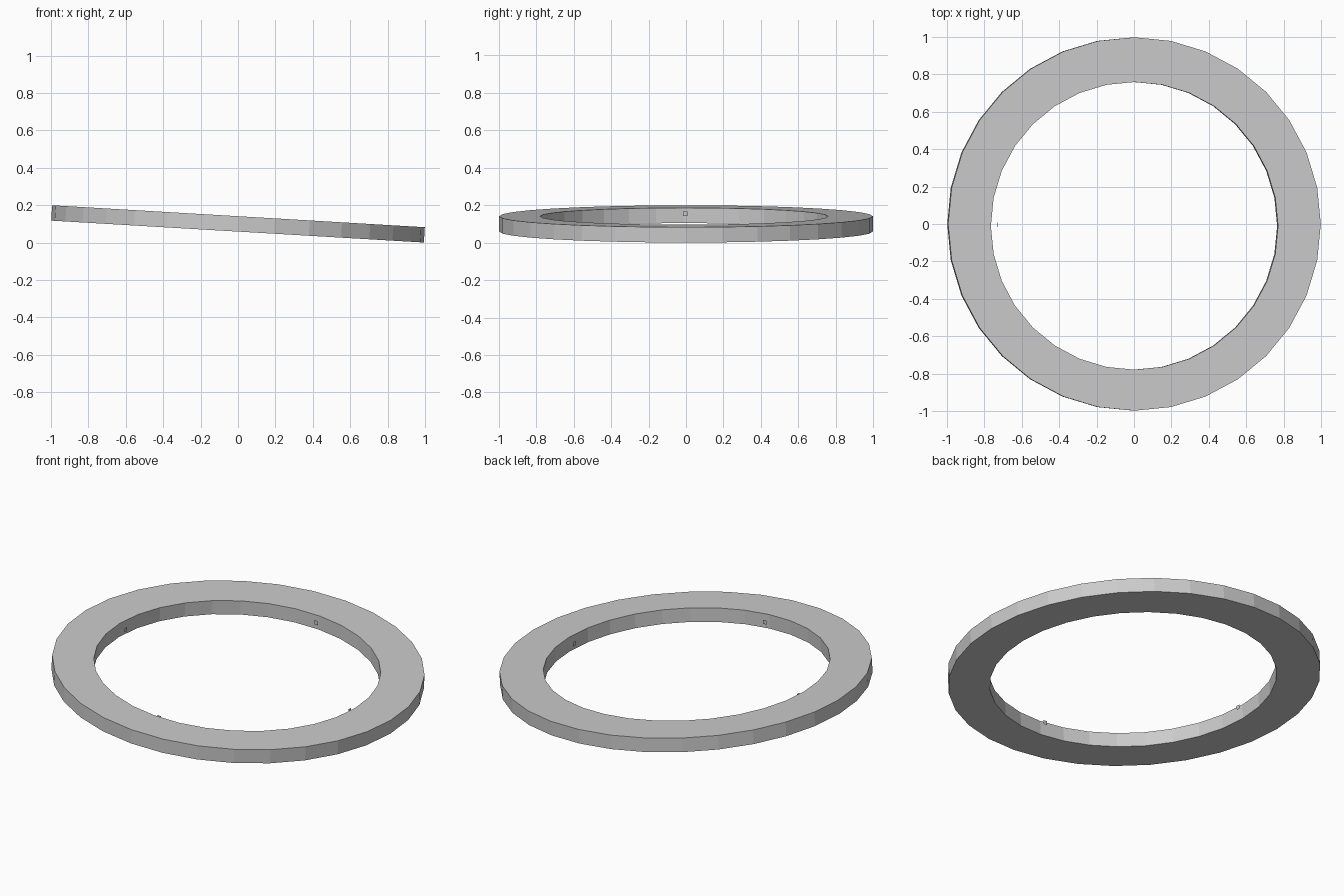
import bpy, bmesh, math
from mathutils import Matrix, Vector

if "Cube" in bpy.data.objects:
    bpy.data.objects.remove(bpy.data.objects["Cube"])

SIDES, R_OUT, R_IN, THICK = 32, 0.998, 0.769, 0.082
HOLE_Y = -0.01                      # the hole sits slightly off centre
TILT = math.asin(0.0587)
FRAME = Matrix.Translation((0, 0, 0.1)) @ Matrix.Rotation(TILT, 4, 'Y')


def add_object(name, bm):
    bm.transform(FRAME)
    mesh = bpy.data.meshes.new(name)
    bm.to_mesh(mesh)
    bm.free()
    obj = bpy.data.objects.new(name, mesh)
    bpy.context.collection.objects.link(obj)
    return obj


# Tilted flat ring with rectangular cross-section
bm = bmesh.new()
h = THICK / 2
profile = [(R_OUT, -h, 0), (R_OUT, h, 0), (R_IN, h, HOLE_Y), (R_IN, -h, HOLE_Y)]
rows = []
for i in range(SIDES):
    a = 2 * math.pi * i / SIDES
    rows.append([bm.verts.new((r * math.cos(a), r * math.sin(a) + dy, z))
                 for r, z, dy in profile])
for i in range(SIDES):
    p, q = rows[i], rows[(i + 1) % SIDES]
    for k in range(4):
        n = (k + 1) % 4
        bm.faces.new((p[k], q[k], q[n], p[n]))
bmesh.ops.recalc_face_normals(bm, faces=bm.faces[:])
add_object("ring", bm)

# Four tiny square tabs standing just inside the hole
S = 0.012
for i, name in enumerate(("right", "back", "left", "front")):
    bm = bmesh.new()
    turn = Matrix.Rotation(i * math.pi / 2, 4, 'Z')
    corners = [(-S, -S), (S, -S), (S, S), (-S, S)]
    bm.faces.new([bm.verts.new(turn @ Vector((0.733, t, 0.012 + z)) + Vector((0, -0.004, 0)))
                  for t, z in corners])
    add_object("inner_tab_" + name, bm)
